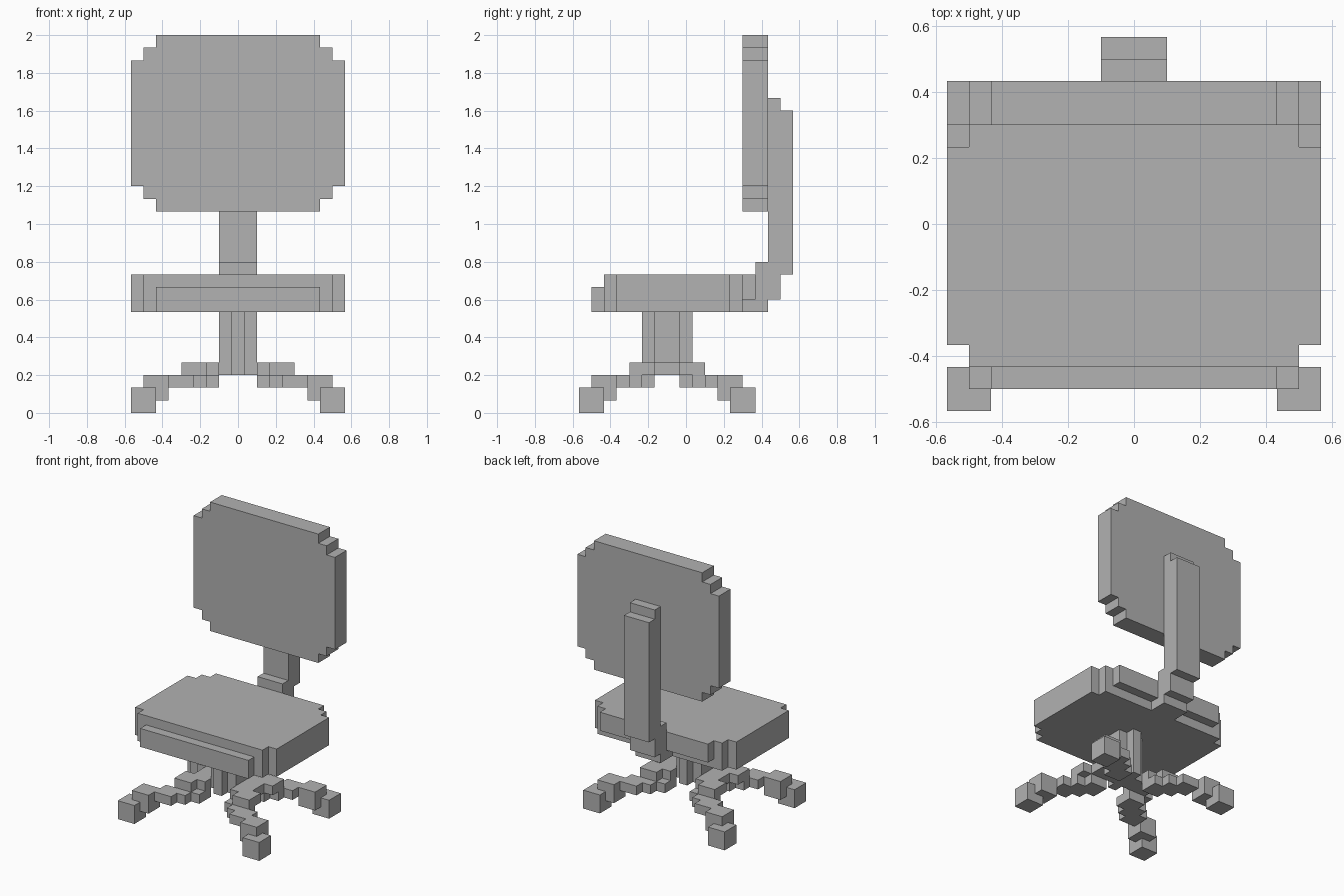
import bpy
import bmesh
import math
from mathutils import Vector

if "Cube" in bpy.data.objects:
    bpy.data.objects.remove(bpy.data.objects["Cube"], do_unlink=True)

UNIT = 1 / 15          # edge of one block
HALF = 8.5             # blocks from the edge to the centre

grey = bpy.data.materials.new("plain_grey")
grey.use_nodes = True
colour = (0.445, 0.445, 0.445, 1)
grey.diffuse_color = colour
grey.node_tree.nodes["Principled BSDF"].inputs["Base Color"].default_value = colour


def block_part(name, boxes):
    """Join boxes (x0, x1, y0, y1, z0, z1), in block units, into one clean shell."""
    cells = {(x, y, z) for x0, x1, y0, y1, z0, z1 in boxes
             for x in range(x0, x1) for y in range(y0, y1) for z in range(z0, z1)}
    bm = bmesh.new()
    for cell in cells:
        for axis in range(3):
            for side in (0, 1):
                step = [0, 0, 0]
                step[axis] = 2 * side - 1
                if tuple(c + s for c, s in zip(cell, step)) in cells:
                    continue
                corners = []
                for a, b in ((0, 0), (1, 0), (1, 1), (0, 1)):
                    p = list(cell)
                    p[axis] += side
                    p[(axis + 1) % 3] += a
                    p[(axis + 2) % 3] += b
                    corners.append(Vector((p[0] - HALF, p[1] - HALF, p[2])) * UNIT)
                if not side:
                    corners.reverse()
                bm.faces.new([bm.verts.new(c) for c in corners])
    bmesh.ops.remove_doubles(bm, verts=bm.verts, dist=UNIT / 100)
    bmesh.ops.dissolve_limit(bm, angle_limit=math.radians(1),
                             verts=bm.verts, edges=bm.edges)
    mesh = bpy.data.meshes.new(name)
    bm.to_mesh(mesh)
    bm.free()
    mesh.materials.append(grey)
    obj = bpy.data.objects.new(name, mesh)
    bpy.context.collection.objects.link(obj)
    return obj


# Backrest with stepped corners
block_part("backrest", [(i, 17 - i, 13, 15, 18 - i, 28 + i) for i in range(3)])

# Seat cushion with stepped corners, front lip and rear bar
block_part("seat", [
    (0, 17, 3, 12, 8, 11),
    (1, 16, 2, 13, 8, 11),
    (2, 15, 1, 2, 8, 10),
    (2, 15, 13, 14, 9, 11),
])

# Bent support that carries the backrest
block_part("back_support", [
    (7, 10, 13, 15, 8, 9),
    (7, 10, 14, 16, 9, 12),
    (7, 10, 15, 17, 11, 24),
    (7, 10, 15, 16, 24, 25),
])

# Cross-shaped column and hub
block_part("column", [(7, 10, 6, 8, 3, 8), (8, 9, 5, 9, 3, 8)])

# Four stepped legs with feet, mirrored about the column
leg = [(x, x + 2, y, y + 2, z, z + h) for x, y, z, h in (
    (0, 0, 0, 2),
    (1, 1, 1, 2),
    (3, 2, 2, 1),
    (4, 3, 2, 1),
    (5, 4, 2, 1),
    (4, 4, 3, 1),
    (5, 5, 3, 1),
)]


def mirrored(boxes, flip_x, flip_y):
    out = []
    for x0, x1, y0, y1, z0, z1 in boxes:
        if flip_x:
            x0, x1 = 17 - x1, 17 - x0
        if flip_y:
            y0, y1 = 14 - y1, 14 - y0
        out.append((x0, x1, y0, y1, z0, z1))
    return out


for flip_x, side in ((False, "right"), (True, "left")):
    for flip_y, end in ((False, "front"), (True, "back")):
        block_part(f"{end}_{side}_leg", mirrored(leg, flip_x, flip_y))
